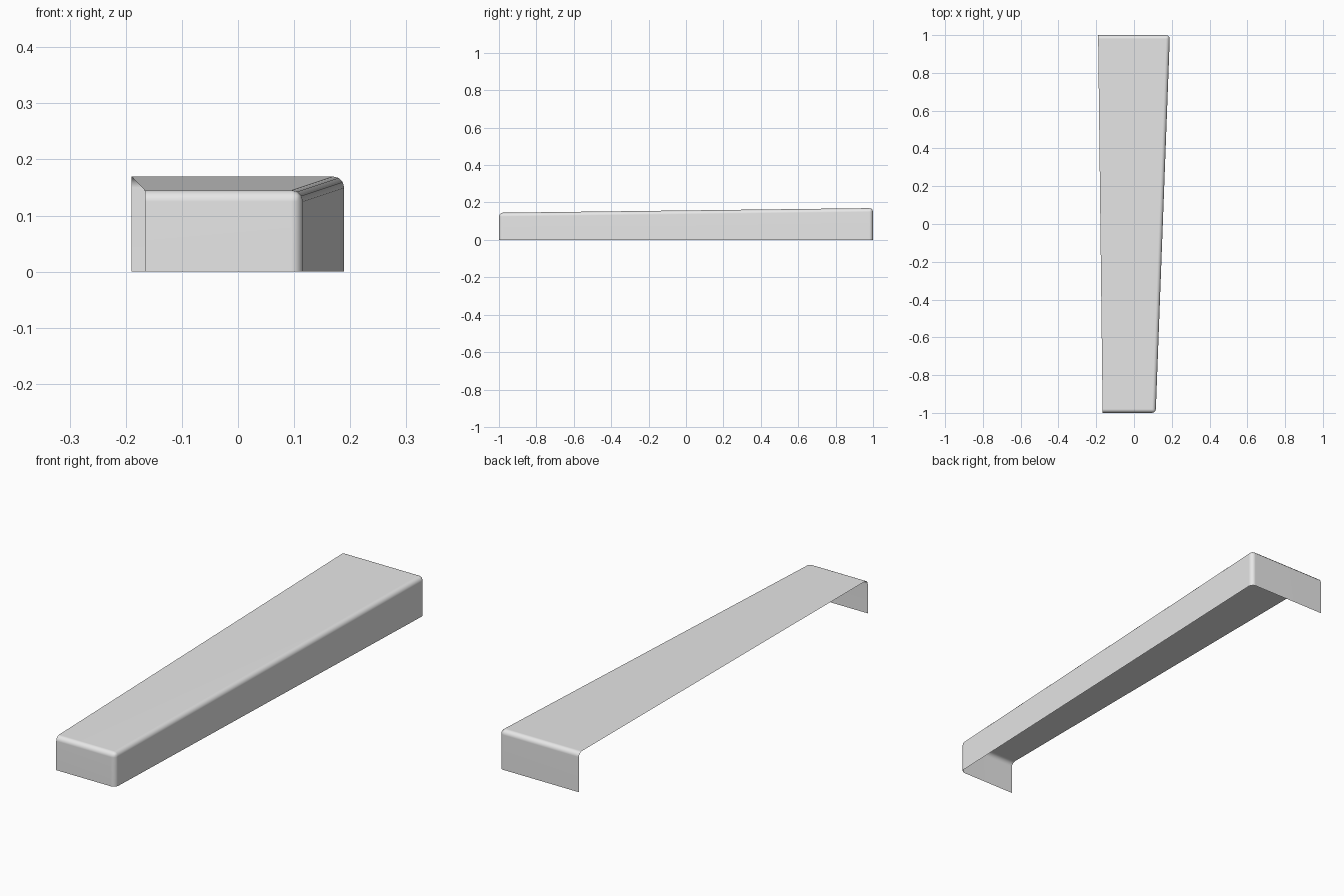
import bpy
import bmesh
from math import radians

cube = bpy.data.objects.get("Cube")
if cube:
    bpy.data.objects.remove(cube, do_unlink=True)

# Single plain grey
grey = bpy.data.materials.new("light_grey")
grey.use_nodes = True
grey.diffuse_color = (0.8, 0.8, 0.8, 1)
grey.node_tree.nodes["Principled BSDF"].inputs["Base Color"].default_value = (0.8, 0.8, 0.8, 1)

# Tapered block: (y, left x, right x, height) at the front and back ends
ENDS = [(-1, -0.166, 0.115, 0.145), (1, -0.19, 0.19, 0.17)]
bm = bmesh.new()
bmesh.ops.create_cube(bm, size=2)
for v in bm.verts:
    y, x0, x1, height = ENDS[v.co.y > 0]
    v.co = (x1 if v.co.x > 0 else x0, y, height if v.co.z > 0 else 0)
bm.normal_update()


# The underside and the -x side stay open
def is_open(face):
    return face.normal.z < -0.9 or face.normal.x < -0.9


open_faces = [f for f in bm.faces if is_open(f)]

# Round every edge shared by two solid walls
rounded = [e for e in bm.edges if not any(f in open_faces for f in e.link_faces)]
bmesh.ops.bevel(bm, geom=rounded, offset=0.02, offset_type='OFFSET', segments=3,
                profile=0.5, affect='EDGES', clamp_overlap=True)
bm.normal_update()
bmesh.ops.delete(bm, geom=[f for f in bm.faces if is_open(f)], context='FACES')

mesh = bpy.data.meshes.new("tapered_cover")
bm.to_mesh(mesh)
bm.free()
mesh.materials.append(grey)
cover = bpy.data.objects.new("tapered_cover", mesh)
bpy.context.collection.objects.link(cover)

# Smooth rounded edges, flat main walls
bpy.ops.object.select_all(action='DESELECT')
cover.select_set(True)
bpy.context.view_layer.objects.active = cover
bpy.ops.object.shade_smooth_by_angle(angle=radians(50))
weighted = cover.modifiers.new("flat_walls", 'WEIGHTED_NORMAL')
weighted.keep_sharp = True
